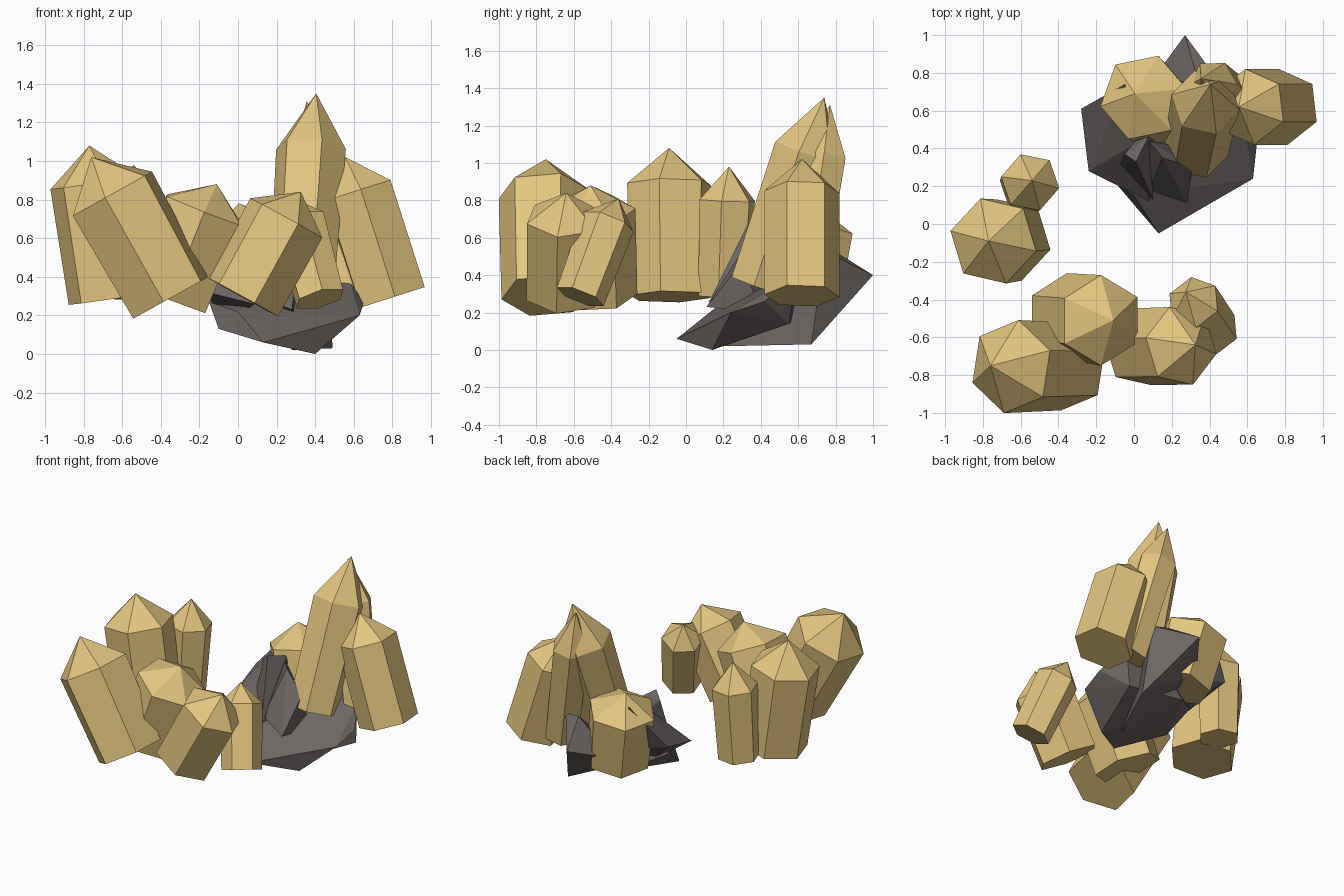
import bpy, bmesh, math
from mathutils import Vector

if "Cube" in bpy.data.objects:
    bpy.data.objects.remove(bpy.data.objects["Cube"])


def material(name, color):
    m = bpy.data.materials.new(name)
    m.diffuse_color = (*color, 1)
    m.use_nodes = True
    m.node_tree.nodes["Principled BSDF"].inputs["Base Color"].default_value = m.diffuse_color
    return m


GOLD = material("golden_crystal", (0.77, 0.56, 0.215))
ROCK = material("dark_rock", (0.15, 0.131, 0.125))


def finish(name, bm, mat):
    bmesh.ops.recalc_face_normals(bm, faces=bm.faces)
    me = bpy.data.meshes.new(name)
    bm.to_mesh(me)
    bm.free()
    me.materials.append(mat)
    ob = bpy.data.objects.new(name, me)
    bpy.context.collection.objects.link(ob)


def crystal(name, base, shoulder, tip, r_base, r_top, turn, sides=6):
    """Tilted prism from base to shoulder, closed by a pointed cap."""
    base, shoulder, tip = Vector(base), Vector(shoulder), Vector(tip)
    axis = (shoulder - base).normalized()
    u = Vector((1, 0, 0))
    u = (u - axis * u.dot(axis)).normalized()
    v = axis.cross(u)
    bm = bmesh.new()

    def ring(c, r):
        out = []
        for i in range(sides):
            a = math.radians(turn) + i * math.tau / sides
            out.append(bm.verts.new(c + r * (u * math.cos(a) + v * math.sin(a))))
        return out

    low, high = ring(base, r_base), ring(shoulder, r_top)
    apex = bm.verts.new(tip)
    bm.faces.new(low[::-1])
    for i in range(sides):
        j = (i + 1) % sides
        bm.faces.new((low[i], low[j], high[j], high[i]))
        bm.faces.new((high[i], high[j], apex))
    finish(name, bm, GOLD)


def boulder(name, points):
    """Faceted rock chunk wrapped around a few corner points."""
    bm = bmesh.new()
    for p in points:
        bm.verts.new(p)
    res = bmesh.ops.convex_hull(bm, input=bm.verts)
    loose = [g for g in res["geom_interior"] if isinstance(g, bmesh.types.BMVert)]
    bmesh.ops.delete(bm, geom=loose, context="VERTS")
    finish(name, bm, ROCK)


# Left cluster of crystals
crystal("front_left_crystal", (-.35, -.755, .29), (-.65, -.755, .83),
        (-.76, -.75, 1.02), .235, .25, 20)
crystal("left_crystal", (-.66, -.085, .285), (-.745, -.09, .885),
        (-.77, -.09, 1.08), .225, .235, 47)
crystal("back_left_crystal", (-.57, .20, .285), (-.55, .22, .80),
        (-.54, .23, .98), .142, .157, 49)

# Front middle cluster
crystal("middle_crystal", (-.355, -.49, .29), (-.175, -.51, .745),
        (-.11, -.51, .88), .23, .24, 30)
crystal("front_crystal", (.025, -.65, .295), (.25, -.645, .705),
        (.325, -.64, .84), .213, .217, 49)
crystal("small_front_crystal", (.425, -.565, .285), (.315, -.415, .685),
        (.275, -.36, .81), .135, .145, 35)

# Crystals growing from the rock
crystal("tall_crystal", (.33, .40, .34), (.378, .645, 1.06),
        (.405, .74, 1.35), .172, .185, 48)
crystal("thin_tall_crystal", (.57, .62, .30), (.415, .735, 1.03),
        (.355, .77, 1.31), .125, .135, 0)
crystal("right_crystal", (.79, .62, .29), (.613, .62, .845),
        (.555, .62, 1.02), .202, .202, 37)
crystal("back_crystal", (.125, .61, .24), (.05, .67, .64),
        (.005, .69, .78), .22, .235, 10)

# Rock base, its raised wall and ridge, front shard and underside blade
boulder("rock_base", [
    (-.15, .40, .27), (-.10, .22, .13), (.13, -.05, .06), (.40, .14, 0),
    (.50, .55, .14), (.63, .24, .20), (.65, .42, .26),
    (.57, .60, .41), (.30, .60, .43), (.08, .60, .16), (0, .15, .22)])
boulder("rock_wall", [
    (-.24, .28, .34), (-.28, .61, .43), (-.05, .74, .71), (.05, .45, .60),
    (.08, .12, .26), (.15, .60, .30), (0, .40, .18)])
boulder("rock_ridge", [
    (.01, .33, .67), (-.05, .37, .62), (.07, .45, .64), (.12, .58, .45),
    (.10, .13, .27), (-.08, .30, .35), (.10, .40, .28)])
boulder("rock_shard", [
    (.08, .44, .61), (.15, .35, .61), (.31, .30, .47), (.28, .11, .23),
    (.08, .18, .30), (.30, .40, .20)])
boulder("rock_blade", [
    (.27, 1.0, .40), (.49, .67, .03), (.28, .20, .02), (.46, .74, .53),
    (.08, .74, .30), (.34, .76, .55)])
